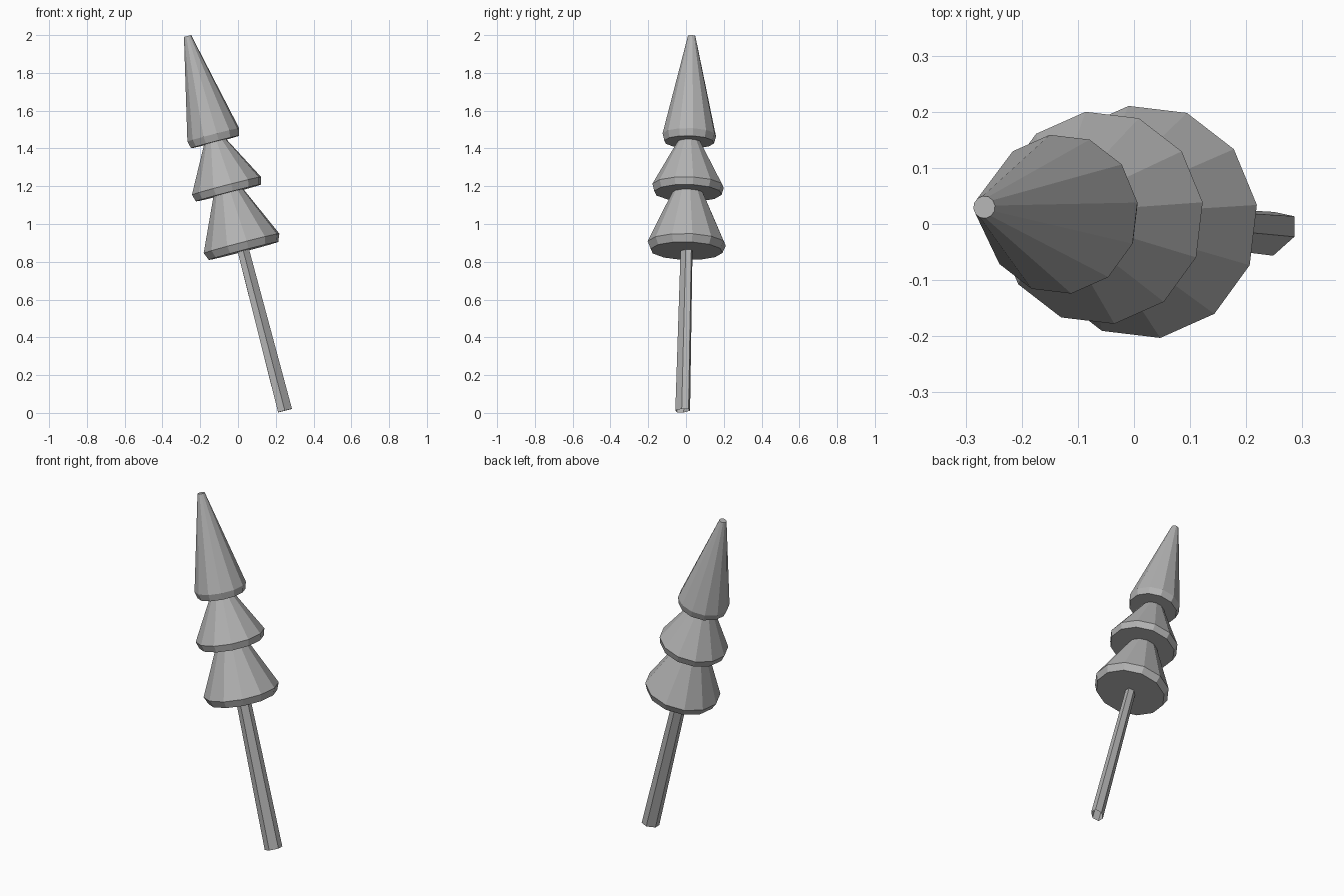
import bpy
import bmesh
import math
from mathutils import Matrix, Vector

cube = bpy.data.objects.get("Cube")
if cube:
    bpy.data.objects.remove(cube, do_unlink=True)

# One plain grey for the whole tree
grey = bpy.data.materials.new("plain_grey")
grey.use_nodes = True
colour = (0.45, 0.45, 0.45, 1)
grey.diffuse_color = colour
grey.node_tree.nodes["Principled BSDF"].inputs["Base Color"].default_value = colour

# Leaning frame: local z runs up the trunk
base = Vector((0.249, -0.0175, 0.012))
tip = Vector((-0.267, 0.03, 1.995))
axis = (tip - base).normalized()
side = (Vector((1, 0, 0)) - axis * axis.x).normalized()
lean = Matrix((side, axis.cross(side), axis)).transposed().to_4x4()
lean.translation = base
height = (tip - base).length


def loft(name, outline, rings, cap_bottom):
    """Stack scaled copies of an outline; rings are (height, scale)."""
    bm = bmesh.new()
    loops = [[bm.verts.new((x * s, y * s, h)) for x, y in outline] for h, s in rings]
    n = len(outline)
    for low, high in zip(loops, loops[1:]):
        for i in range(n):
            j = (i + 1) % n
            bm.faces.new((low[i], low[j], high[j], high[i]))
    bm.faces.new(loops[-1])
    if cap_bottom:
        bm.faces.new(loops[0][::-1])
    mesh = bpy.data.meshes.new(name)
    bm.to_mesh(mesh)
    bm.free()
    mesh.materials.append(grey)
    obj = bpy.data.objects.new(name, mesh)
    bpy.context.collection.objects.link(obj)
    obj.matrix_world = lean


# Trunk: slightly squashed hexagon, tapering upward, open at the foot
half = [(0.038, -0.0055), (0.038, 0.031), (0.001, 0.039)]
hexagon = half + [(-x, -y) for x, y in half]
loft("trunk", hexagon, [(0, 1), (0.92, 0.8)], False)

# Foliage: twelve-sided cones with a bevelled lower rim
angles = [math.radians(8 + 30 * i) for i in range(12)]
circle = [(math.cos(a), math.sin(a)) for a in angles]
tiers = {
    "lower_foliage": [(0.874, 0.192), (0.915, 0.209), (1.25, 0.056)],
    "middle_foliage": [(1.191, 0.18), (1.23, 0.191), (1.51, 0.04)],
    "upper_foliage": [(1.47, 0.133), (1.509, 0.143), (height, 0.02)],
}
for name, rings in tiers.items():
    loft(name, circle, rings, True)
